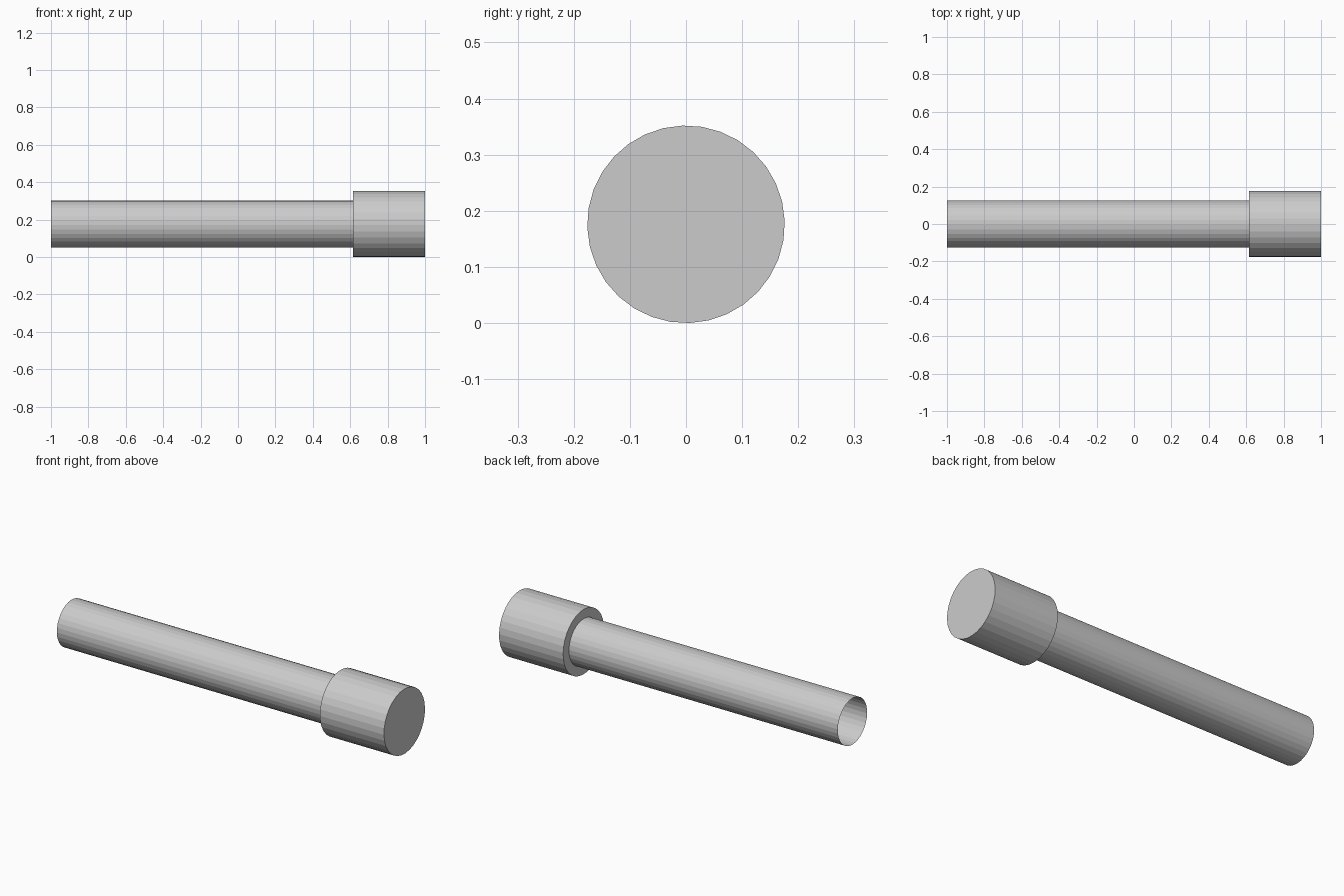
import bpy, bmesh
from math import sin, cos, pi, radians

if "Cube" in bpy.data.objects:
    bpy.data.objects.remove(bpy.data.objects["Cube"])

SIDES = 32
AXIS_Z = 0.176
PHASE = radians(-2)


def lathe(name, profile, cap_last=False):
    """Spin (x, radius) points round the lengthwise axis."""
    bm = bmesh.new()
    rings = []
    for x, r in profile:
        angles = [PHASE + 2 * pi * i / SIDES for i in range(SIDES)]
        rings.append([bm.verts.new((x, r * sin(a), AXIS_Z + r * cos(a))) for a in angles])
    for a, b in zip(rings, rings[1:]):
        for i in range(SIDES):
            j = (i + 1) % SIDES
            bm.faces.new((a[j], a[i], b[i], b[j]))
    if cap_last:
        bm.faces.new(rings[-1][::-1])
    bm.normal_update()
    # Make the outer wall face away from the axis
    wall = bm.faces[:][0]
    c = wall.calc_center_median()
    if wall.normal.y * c.y + wall.normal.z * (c.z - AXIS_Z) < 0:
        bmesh.ops.reverse_faces(bm, faces=bm.faces[:])
    mesh = bpy.data.meshes.new(name)
    bm.to_mesh(mesh)
    bm.free()
    obj = bpy.data.objects.new(name, mesh)
    bpy.context.collection.objects.link(obj)
    return obj


# Thin open tube, stepping out through a shoulder to the closed head
lathe("tube_with_head",
      [(-1.0, 0.126), (0.615, 0.126), (0.615, 0.176), (1.0, 0.176)],
      cap_last=True)
